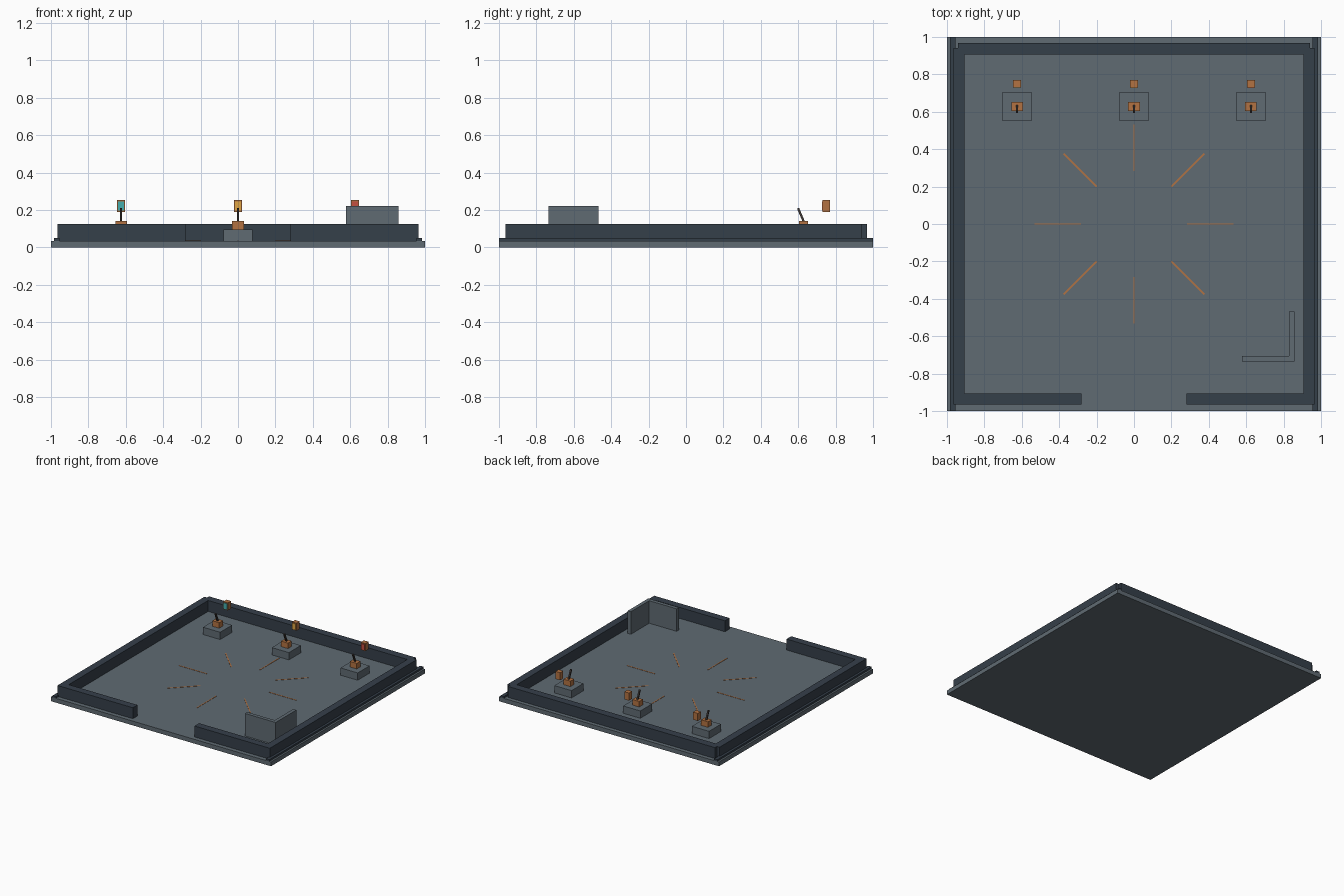
import bpy, bmesh, math
from mathutils import Matrix, Vector

if "Cube" in bpy.data.objects:
    bpy.data.objects.remove(bpy.data.objects["Cube"])


def material(name, rgb):
    m = bpy.data.materials.new(name)
    m.diffuse_color = (*rgb, 1)
    m.use_nodes = True
    m.node_tree.nodes["Principled BSDF"].inputs["Base Color"].default_value = m.diffuse_color
    return m


SLATE = material("slate", (0.115, 0.145, 0.17))
DARK = material("dark_stone", (0.036, 0.05, 0.068))
COPPER = material("copper", (0.45, 0.17, 0.055))
IRON = material("dark_iron", (0.05, 0.04, 0.035))
TEAL = material("teal_glow", (0.06, 0.42, 0.42))
GOLD = material("gold_glow", (0.75, 0.38, 0.06))
RED = material("red_glow", (0.55, 0.08, 0.05))


def box(name, x, y, z, mat, turn=None):
    """Box from (min, max) ranges, optionally transformed by a matrix."""
    bm = bmesh.new()
    bmesh.ops.create_cube(bm, size=1)
    size = Vector((x[1] - x[0], y[1] - y[0], z[1] - z[0]))
    mid = Vector((sum(x) / 2, sum(y) / 2, sum(z) / 2))
    bmesh.ops.transform(bm, verts=bm.verts,
                        matrix=Matrix.Translation(mid) @ Matrix.Diagonal((*size, 1)))
    if turn:
        bmesh.ops.transform(bm, verts=bm.verts, matrix=turn)
    mesh = bpy.data.meshes.new(name)
    bm.to_mesh(mesh)
    bm.free()
    mesh.materials.append(mat)
    ob = bpy.data.objects.new(name, mesh)
    bpy.context.collection.objects.link(ob)
    return ob


def prism(name, outline, z, mat):
    """Flat outline extruded upward."""
    bm = bmesh.new()
    face = bm.faces.new([bm.verts.new((px, py, z[0])) for px, py in outline])
    top = bmesh.ops.extrude_face_region(bm, geom=[face])["geom"]
    bmesh.ops.translate(bm, vec=(0, 0, z[1] - z[0]),
                        verts=[v for v in top if isinstance(v, bmesh.types.BMVert)])
    bmesh.ops.recalc_face_normals(bm, faces=bm.faces)
    mesh = bpy.data.meshes.new(name)
    bm.to_mesh(mesh)
    bm.free()
    mesh.materials.append(mat)
    ob = bpy.data.objects.new(name, mesh)
    bpy.context.collection.objects.link(ob)


FLOOR = 0.035
WALL = (FLOOR, 0.125)

# Floor slab and perimeter walls with a front opening
box("floor_slab", (-1, 1), (-1, 1), (0, FLOOR), SLATE)
box("back_wall", (-0.94, 0.94), (0.905, 0.968), WALL, DARK)
for side, s in (("left", -1), ("right", 1)):
    def span(a, b):
        return sorted((s * a, s * b))
    prism(side + "_wall",
          [(s * px, py) for px, py in ((0.28, -0.965), (0.965, -0.965), (0.965, 0.942),
                                       (0.905, 0.942), (0.905, -0.905), (0.28, -0.905))],
          WALL, DARK)
    box(side + "_edge_trim", span(0.955, 0.985), (-1, 1), (FLOOR, 0.05), DARK)

# Radial floor inlays
for i in range(8):
    box(f"floor_inlay_{i + 1}", (0.283, 0.533), (-0.004, 0.004), (FLOOR - 0.004, FLOOR + 0.002),
        COPPER, Matrix.Rotation(i * math.pi / 4, 4, 'Z'))

# Lever stations, each with a floating indicator behind
for i, (cx, glow) in enumerate(((-0.625, TEAL), (0, GOLD), (0.625, RED)), 1):
    def around(h):
        return (cx - h, cx + h)
    box(f"pedestal_{i}", around(0.078), (0.55, 0.705), (FLOOR, 0.095), SLATE)
    box(f"lever_mount_{i}", around(0.031), (0.604, 0.652), (0.095, 0.14), COPPER)
    tilt = Matrix.Translation((cx, 0.633, 0.13)) @ Matrix.Rotation(math.radians(23), 4, 'X')
    box(f"lever_handle_{i}", (-0.006, 0.006), (-0.006, 0.006), (0, 0.086), IRON, tilt)
    box(f"indicator_housing_{i}", around(0.021), (0.731, 0.771), (0.19, 0.252), COPPER)
    box(f"indicator_lens_{i}", around(0.016), (0.726, 0.732), (0.197, 0.245), glow)

# Corner screen
prism("corner_screen", [(0.578, -0.735), (0.857, -0.735), (0.857, -0.467),
                        (0.828, -0.467), (0.828, -0.705), (0.578, -0.705)],
      (FLOOR, 0.22), SLATE)
